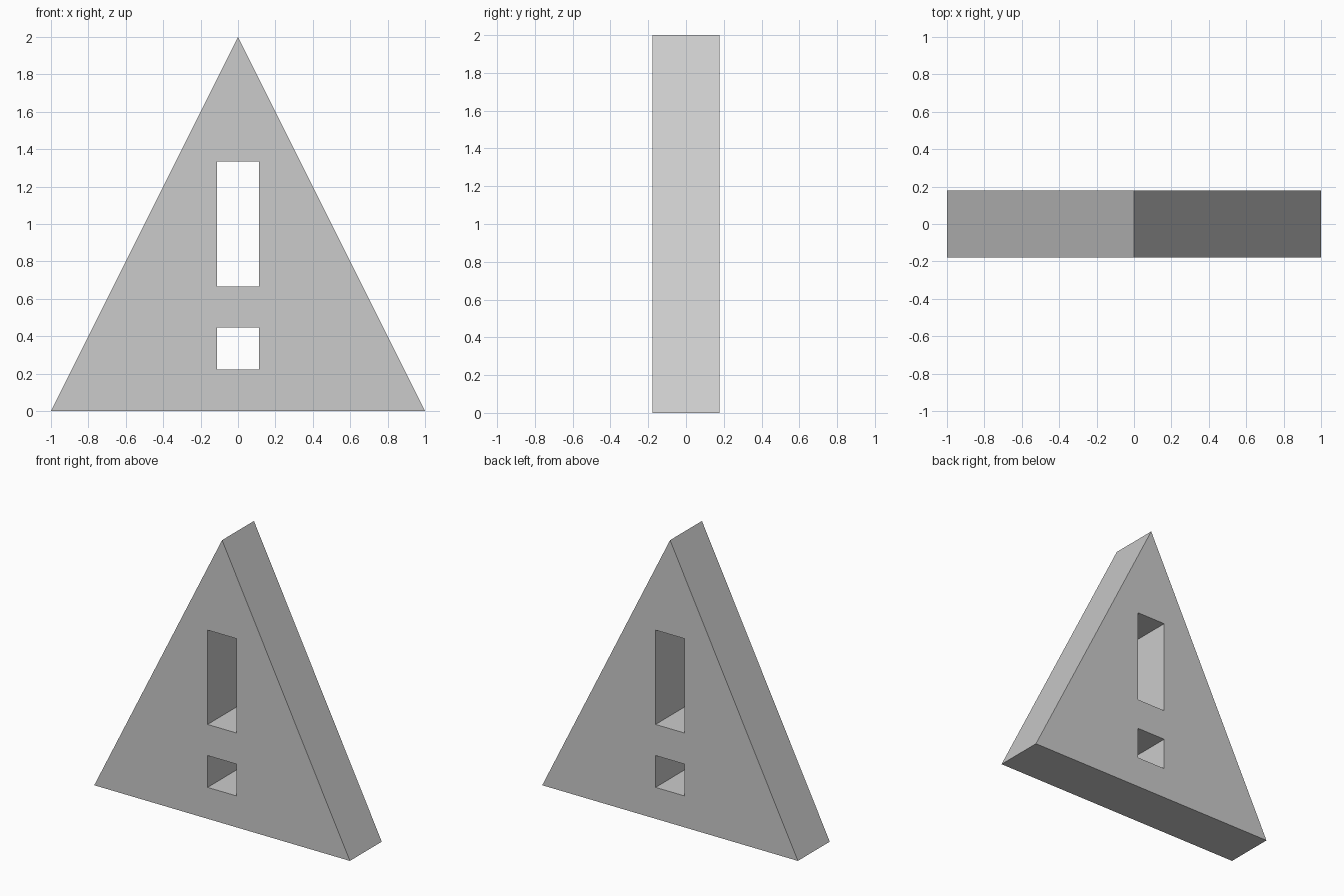
import bpy
import bmesh
import math

if "Cube" in bpy.data.objects:
    bpy.data.objects.remove(bpy.data.objects["Cube"])

HALF_DEPTH = 0.178

# Flat profile: outer triangle with a tall slot and a square hole cut through
profile = bpy.data.curves.new("warning_triangle", "CURVE")
profile.dimensions = "2D"
profile.fill_mode = "BOTH"
profile.extrude = HALF_DEPTH


def outline(points):
    spline = profile.splines.new("POLY")
    spline.points.add(len(points) - 1)
    for p, (x, z) in zip(spline.points, points):
        p.co = (x, z, 0, 1)
    spline.use_cyclic_u = True


def slot(half_width, bottom, top):
    outline([(-half_width, bottom), (-half_width, top),
             (half_width, top), (half_width, bottom)])


outline([(-1, 0), (1, 0), (0, 2)])
slot(0.113, 0.667, 1.334)   # tall slot
slot(0.113, 0.222, 0.447)   # square hole

# Stand the plate upright and turn it into a clean mesh
plate = bpy.data.objects.new("warning_triangle", profile)
bpy.context.collection.objects.link(plate)
plate.rotation_euler.x = math.pi / 2
bpy.context.view_layer.objects.active = plate
plate.select_set(True)
bpy.ops.object.convert(target="MESH")
plate = bpy.context.object
bpy.ops.object.transform_apply(location=False, rotation=True, scale=False)

bm = bmesh.new()
bm.from_mesh(plate.data)
bmesh.ops.remove_doubles(bm, verts=bm.verts, dist=0.0005)
bmesh.ops.recalc_face_normals(bm, faces=bm.faces)
for face in bm.faces:
    face.smooth = False
bm.to_mesh(plate.data)
bm.free()
plate.name = "warning_triangle"
